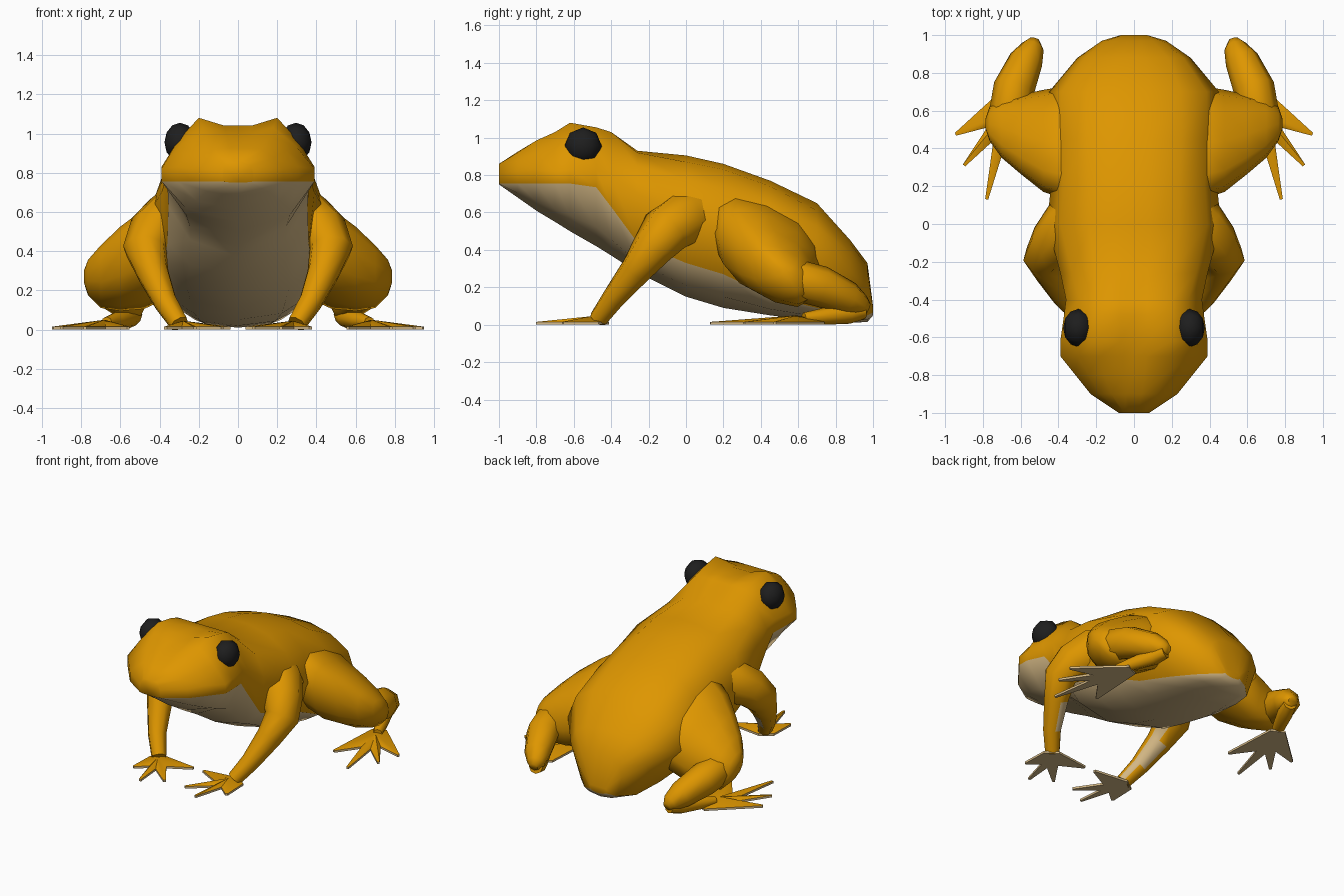
import bpy, bmesh, math
from mathutils import Vector

if "Cube" in bpy.data.objects:
    bpy.data.objects.remove(bpy.data.objects["Cube"])


def material(name, rgb):
    m = bpy.data.materials.new(name)
    m.diffuse_color = (*rgb, 1)
    m.use_nodes = True
    m.node_tree.nodes["Principled BSDF"].inputs["Base Color"].default_value = m.diffuse_color
    return m


ORANGE = material("orange skin", (0.73, 0.305, 0.0))
CREAM = material("cream underside", (0.66, 0.48, 0.235))
BLACK = material("black eye", (0.013, 0.013, 0.013))


def finish(bm, name, mats, mirror=True, angle=60):
    bmesh.ops.recalc_face_normals(bm, faces=bm.faces[:])
    me = bpy.data.meshes.new(name)
    bm.to_mesh(me)
    bm.free()
    for m in mats:
        me.materials.append(m)
    ob = bpy.data.objects.new(name, me)
    bpy.context.collection.objects.link(ob)
    bpy.ops.object.select_all(action='DESELECT')
    ob.select_set(True)
    bpy.context.view_layer.objects.active = ob
    bpy.ops.object.shade_smooth_by_angle(angle=math.radians(angle))
    if mirror:
        mod = ob.modifiers.new("Mirror", 'MIRROR')
        mod.use_mirror_merge = False
    return ob


def loft(bm, rings):
    """Skin closed rings of points and cap both ends; returns (face, index round the ring) pairs."""
    vs = [[bm.verts.new(p) for p in r] for r in rings]
    n = len(vs[0])
    out = []
    for a, b in zip(vs, vs[1:]):
        for i in range(n):
            j = (i + 1) % n
            out.append((bm.faces.new((a[i], a[j], b[j], b[i])), i))
    bm.faces.new(vs[0][::-1])
    bm.faces.new(vs[-1])
    return out


def limb(name, path, sides=8):
    """Tapered tube through (x, y, z, radius) points."""
    pts = [Vector(p[:3]) for p in path]
    rings, tan, axis = [], None, None
    for k, p in enumerate(pts):
        t = (pts[min(k + 1, len(pts) - 1)] - pts[max(k - 1, 0)]).normalized()
        if tan is None:
            axis = t.orthogonal().normalized()
        else:
            axis = tan.rotation_difference(t) @ axis
        tan = t
        other = t.cross(axis)
        r = path[k][3]
        angles = [2 * math.pi * i / sides for i in range(sides)]
        rings.append([p + r * (math.cos(a) * axis + math.sin(a) * other) for a in angles])
    bm = bmesh.new()
    loft(bm, rings)
    return finish(bm, name, [ORANGE, CREAM])


def foot(name, heel, centre, tips, width, peak):
    """Flat star-shaped foot with pointed toes and a pale sole."""
    c, h = Vector(centre), Vector(heel)
    tips = [Vector(t) for t in tips]
    back = (h - c).normalized()
    side = Vector((-back.y, back.x)) * width
    if side.dot(tips[0] - c) < 0:
        side = -side
    outline = [h + side]
    for k, t in enumerate(tips):
        d = (t - c).normalized()
        n = Vector((-d.y, d.x)) * 0.008
        if n.dot(side) < 0:
            n = -n
        outline += [t + n, t - n]
        if k < len(tips) - 1:
            outline.append(c + 0.40 * ((t + tips[k + 1]) / 2 - c))
    outline.append(h - side)
    bm = bmesh.new()
    low = [bm.verts.new((p.x, p.y, 0)) for p in outline]
    high = [bm.verts.new((p.x, p.y, 0.015)) for p in outline]
    bottom = bm.verts.new((c.x, c.y, 0))
    top = bm.verts.new((c.x, c.y, peak))
    for i in range(len(low)):
        j = (i + 1) % len(low)
        bm.faces.new((low[i], low[j], high[j], high[i])).material_index = 1
        bm.faces.new((high[i], high[j], top))
        bm.faces.new((low[j], low[i], bottom)).material_index = 1
    return finish(bm, name, [ORANGE, CREAM], angle=40)


# Body and head: y, top z, ridge x/z, side x/z, colour edge x/z, bottom z
sections = [
    (-1.00, .86, .05, .86, .08, .81, .08, .755, .75),
    (-0.90, .925, .12, .92, .23, .82, .23, .755, .68),
    (-0.80, .985, .16, .985, .31, .83, .31, .755, .61),
    (-0.70, 1.01, .18, 1.03, .39, .82, .39, .755, .55),
    (-0.62, 1.04, .20, 1.08, .39, .83, .39, .755, .50),
    (-0.48, 1.04, .20, 1.055, .37, .83, .36, .735, .42),
    (-0.40, 1.03, .20, 1.03, .36, .80, .355, .63, .37),
    (-0.26, .93, .20, .92, .39, .70, .36, .44, .28),
    (0.00, .905, .24, .87, .46, .58, .38, .33, .15),
    (0.20, .86, .24, .83, .44, .50, .36, .27, .09),
    (0.45, .77, .25, .74, .45, .42, .33, .15, .05),
    (0.70, .65, .25, .61, .45, .36, .28, .09, .02),
    (0.88, .45, .18, .43, .30, .28, .22, .05, .01),
    (0.97, .33, .10, .31, .17, .20, .13, .05, .015),
    (1.00, .10, .04, .10, .07, .085, .06, .065, .05),
]
rings = []
for y, zt, xr, zr, xs, zs, xb, zb, z0 in sections:
    k = 0.1 if y < -0.3 else 0.35
    mx, mz = (xr + xs) / 2, (zr + zs) / 2
    upper = (mx + k * (xs - mx), mz + k * (zr - mz))
    lower = (xb * 0.68, z0 + (zb - z0) * 0.33)
    half = [(xr * 0.35, zt), (xr, zr), upper, (xs, zs), (xb, zb), lower]
    ring = [(0, zt)] + half + [(0, z0)] + [(-x, z) for x, z in reversed(half)]
    rings.append([(x, y, z) for x, z in ring])
bm = bmesh.new()
for face, i in loft(bm, rings):
    face.material_index = 1 if 5 <= i <= 8 else 0
finish(bm, "body", [ORANGE, CREAM], mirror=False)

# Eyes
bm = bmesh.new()
bmesh.ops.create_uvsphere(bm, u_segments=8, v_segments=6, radius=0.1)
for v in bm.verts:
    x, y, z = v.co
    v.co = (0.295 + z * 0.8, -0.55 + y, 0.955 + x)
finish(bm, "eye", [BLACK])

# Front legs with a pale strip behind the inner forearm, and hands
arm = limb("front_leg", [(.22, .12, .60, .13), (.34, -.01, .57, .155), (.425, -.11, .50, .138),
                         (.475, -.18, .41, .113), (.435, -.27, .29, .085),
                         (.37, -.39, .14, .062), (.30, -.47, .03, .05)])
pale = Vector((-0.65, 0.65, -0.4)).normalized()
for p in arm.data.polygons:
    if p.normal.dot(pale) > 0.88 and p.center.z < 0.42:
        p.material_index = 1
foot("front_foot", (.33, -.44), (.28, -.51),
     [(.37, -.66), (.22, -.80), (.08, -.72), (.04, -.45)], 0.05, 0.045)

# Thighs: sheared rounded sections at x, with y centre/radius and z centre/radius
rings = []
for x, yc, ry, zc, rz in [(.22, .44, .26, .45, .18), (.36, .43, .30, .425, .225),
                          (.48, .44, .27, .36, .22), (.60, .475, .21, .31, .19),
                          (.70, .51, .16, .27, .14), (.765, .53, .09, .265, .08),
                          (.785, .53, .03, .27, .03)]:
    ring = []
    for i in range(12):
        a = 2 * math.pi * i / 12
        c, s = math.cos(a), math.sin(a)
        dy = ry * math.copysign(abs(c) ** 0.8, c)
        ring.append((x, yc + dy, zc + rz * math.copysign(abs(s) ** 0.8, s) - 0.38 * dy))
    rings.append(ring)
bm = bmesh.new()
loft(bm, rings)
finish(bm, "thigh", [ORANGE])

# Lower hind legs and feet
limb("lower_leg", [(.67, .50, .25, .08), (.655, .60, .235, .11), (.635, .72, .205, .11),
                   (.57, .87, .14, .09), (.535, .94, .10, .06), (.53, .975, .085, .03)])
limb("ankle", [(.53, .95, .075, .045), (.56, .87, .06, .055), (.62, .74, .045, .045),
               (.67, .63, .035, .03)])
foot("hind_foot", (.62, .72), (.68, .59),
     [(.945, .475), (.90, .31), (.78, .13), (.56, .29)], 0.05, 0.05)
